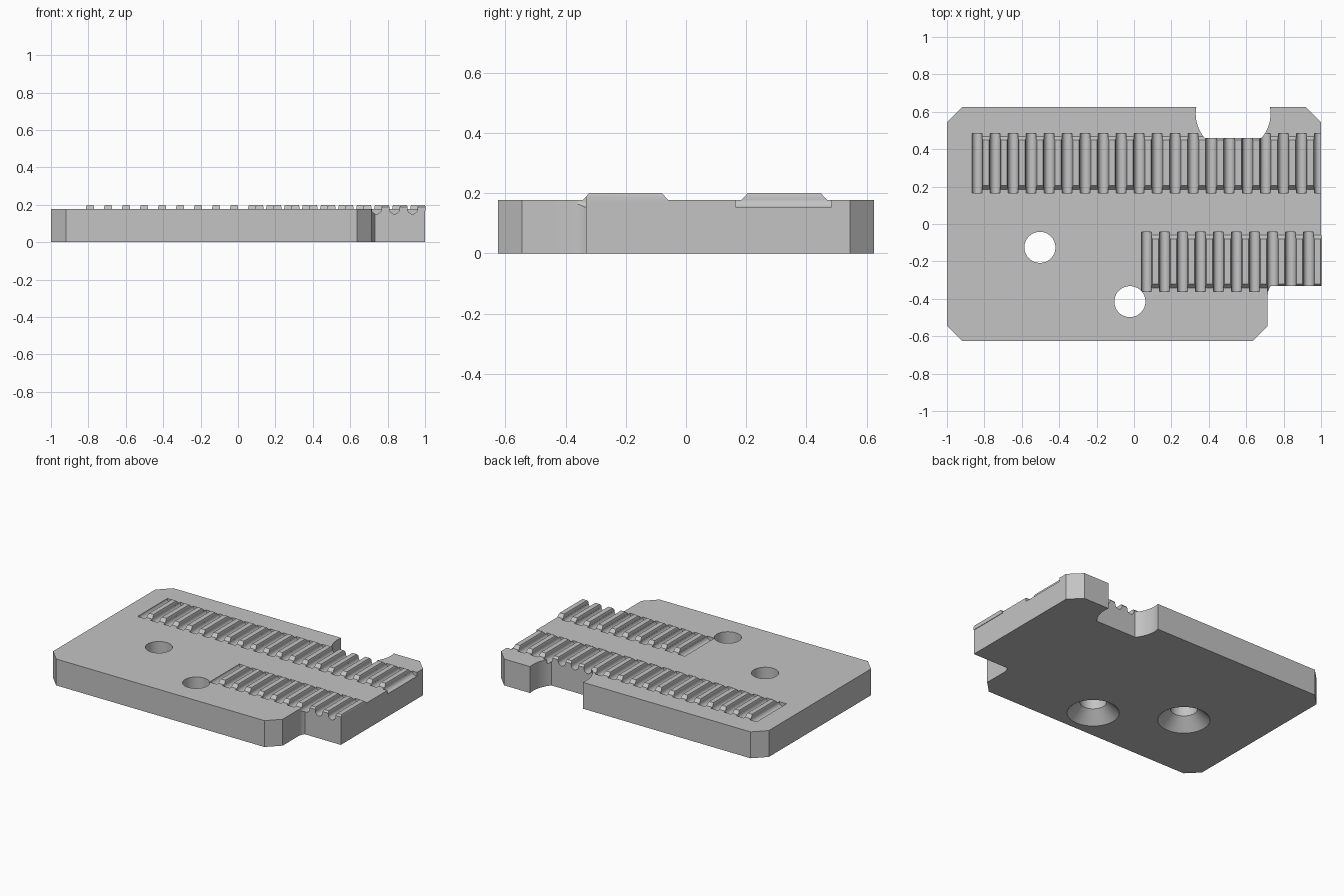
import bpy
import bmesh
from math import sin, cos, pi, asin
from mathutils import Vector

if "Cube" in bpy.data.objects:
    bpy.data.objects.remove(bpy.data.objects["Cube"])

TOP = 0.178          # plate thickness
PEAK = 0.2           # tooth height
PITCH = 0.0963
GROOVE_R = 0.0267
HALF_Y = 0.625

grey = bpy.data.materials.new("plain grey")
grey.use_nodes = True
grey.diffuse_color = (0.55, 0.55, 0.55, 1)
grey.node_tree.nodes["Principled BSDF"].inputs["Base Color"].default_value = (0.55, 0.55, 0.55, 1)


def loft(bm, rings):
    """Closed solid through matching rings of points."""
    loops = [[bm.verts.new(p) for p in ring] for ring in rings]
    n = len(loops[0])
    for a, b in zip(loops, loops[1:]):
        for i in range(n):
            j = (i + 1) % n
            bm.faces.new((a[i], a[j], b[j], b[i]))
    bm.faces.new(loops[0][::-1])
    bm.faces.new(loops[-1])


def finish(name, bm):
    bmesh.ops.recalc_face_normals(bm, faces=bm.faces)
    mesh = bpy.data.meshes.new(name)
    bm.to_mesh(mesh)
    bm.free()
    ob = bpy.data.objects.new(name, mesh)
    bpy.context.collection.objects.link(ob)
    mesh.materials.append(grey)
    return ob


def slab(name, outline, lo, hi):
    bm = bmesh.new()
    loft(bm, [[(x, y, z) for x, y in outline] for z in (lo, hi)])
    return finish(name, bm)


def arc(cx, cy, r, a0, a1, n):
    return [(cx + r * cos(a0 + (a1 - a0) * i / n),
             cy + r * sin(a0 + (a1 - a0) * i / n)) for i in range(n + 1)]


def cut(ob, cutter):
    mod = ob.modifiers.new("cut", 'BOOLEAN')
    mod.operation = 'DIFFERENCE'
    mod.solver = 'EXACT'
    mod.object = cutter
    bpy.context.view_layer.objects.active = ob
    bpy.ops.object.modifier_apply(modifier=mod.name)


def grooves(name, x0, count, y0, y1):
    """Row of round-bottomed channels running along y."""
    bm = bmesh.new()
    for k in range(count):
        ring = arc(x0 + k * PITCH, TOP, GROOVE_R, 0, 2 * pi, 24)[:-1]
        loft(bm, [[(x, y, z) for x, z in ring] for y in (y0, y1)])
    return finish(name, bm)


def ridges(name, x0, count, y0, y1):
    """Row of raised teeth with rounded flanks and sloping ends."""
    section = [(0.0215, TOP - 0.01, 0), (0.0215, TOP, 0), (0.0205, 0.19, 0.011), (0.0165, PEAK, 0.02)]
    bm = bmesh.new()
    for k in range(count):
        x = x0 + k * PITCH
        loft(bm, [[(x - w, y0 + s, z), (x + w, y0 + s, z),
                   (x + w, y1 - s, z), (x - w, y1 - s, z)] for w, z, s in section])
    return finish(name, bm)


# Plate with chamfered corners
c = 0.08
corner = [(1, HALF_Y - c), (1 - c, HALF_Y)]
outline = corner + [(-x, y) for x, y in reversed(corner)]
outline += [(-x, -y) for x, y in corner] + [(x, -y) for x, y in reversed(corner)]
plate = slab("base_plate", outline, 0, TOP)

# Two toothed racks: grooves cut into the plate, teeth standing between them
groove_back = grooves("back_groove_cutter", -0.839, 20, 0.165, 0.483)
groove_front = grooves("front_groove_cutter", 0.066, 10, -0.36, -0.043)
back_teeth = ridges("back_rack_teeth", -0.791, 19, 0.185, 0.468)
front_teeth = ridges("front_rack_teeth", 0.115, 10, -0.342, -0.06)

# Round notch with a flat bottom on the back edge
side = arc(0, 0.59, 0.2, asin(-0.65), asin(0.175), 16) + [(0.197, 0.7)]
back_notch = slab("back_notch_cutter",
                  [(0.53 + x, y) for x, y in side] + [(0.53 - x, y) for x, y in reversed(side)],
                  -0.1, 0.3)

# Stepped recess at the front right corner
fillet = arc(0.795, -0.38, 0.08, pi, pi - 0.65, 6)
front_notch = slab("front_notch_cutter",
                   [(0.56, -0.7), (0.715, -0.545)] + fillet
                   + [(fillet[-1][0], -0.332), (1.1, -0.332), (1.1, -0.7)], -0.1, 0.3)

# Countersunk screw holes, widening towards the underside
bm = bmesh.new()
for hx, hy in ((-0.503, -0.125), (-0.022, -0.415)):
    loft(bm, [[(x, y, z) for x, y in arc(hx, hy, r, 0, 2 * pi, 48)[:-1]]
              for r, z in ((0.18, -0.02), (0.083, 0.077), (0.083, 0.3))])
holes = finish("hole_cutter", bm)

for cutter in (groove_back, groove_front, back_notch, front_notch, holes):
    cut(plate, cutter)
cut(back_teeth, back_notch)
cut(front_teeth, front_notch)

for cutter in (groove_back, groove_front, back_notch, front_notch, holes):
    bpy.data.objects.remove(cutter)

# Smooth the curved walls, keep edges sharp
bpy.ops.object.select_all(action='DESELECT')
for ob in (plate, back_teeth, front_teeth):
    ob.select_set(True)
bpy.context.view_layer.objects.active = plate
bpy.ops.object.shade_smooth_by_angle()
